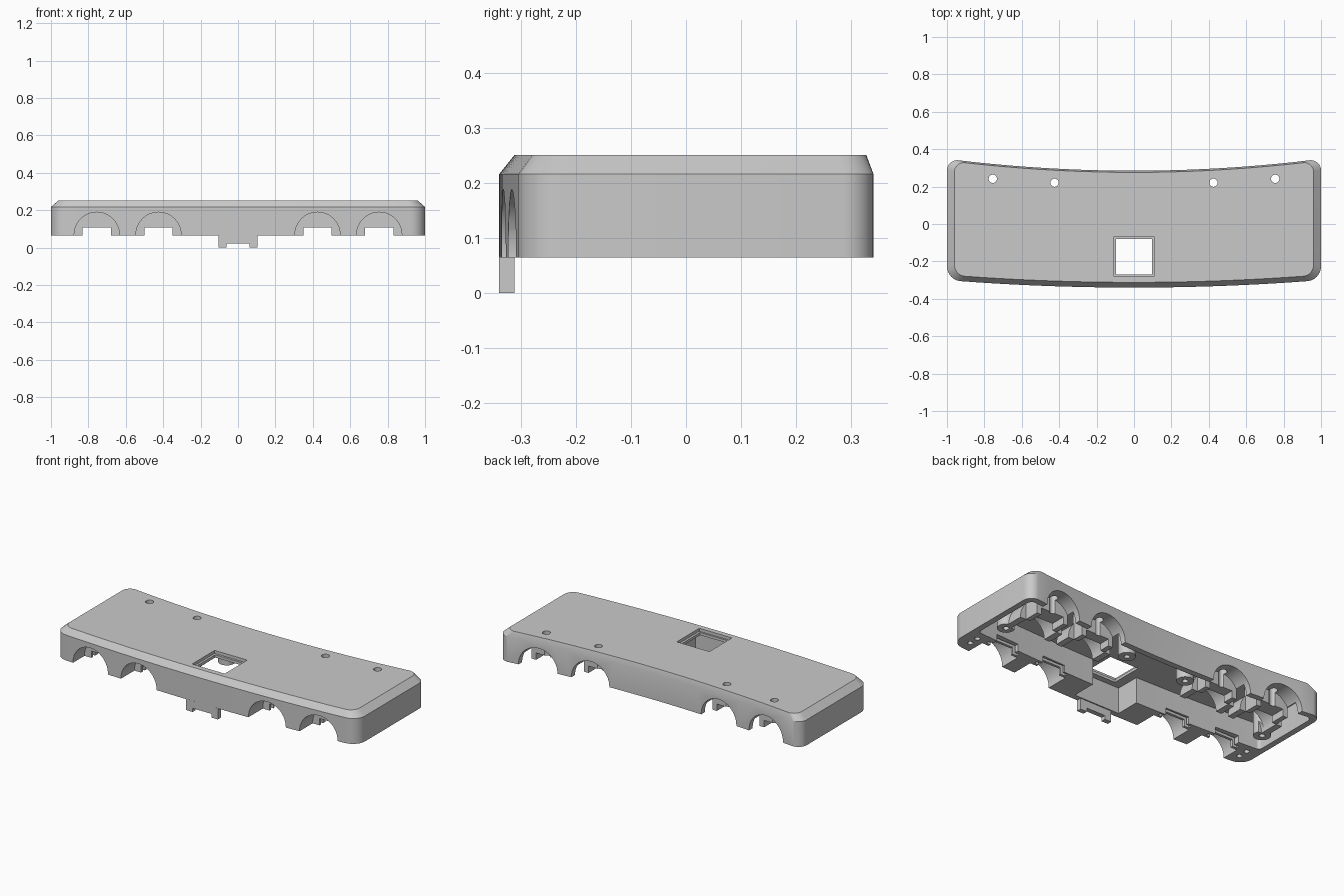
import bpy, bmesh, math
from mathutils import Matrix

cube = bpy.data.objects.get("Cube")
if cube:
    bpy.data.objects.remove(cube, do_unlink=True)

grey = bpy.data.materials.new("plain grey")
grey.use_nodes = True
colour = (0.59, 0.59, 0.59, 1)
grey.diffuse_color = colour
grey.node_tree.nodes["Principled BSDF"].inputs["Base Color"].default_value = colour

BOTTOM, SHOULDER, TOP, ROOF = 0.065, 0.217, 0.252, 0.218
BAYS = [-0.755, -0.425, 0.425, 0.755]


def front_y(x):
    return -0.34 + 0.04 * x * x


def back_y(x):
    return 0.285 + 0.063 * x * x


def make(name, bm):
    bmesh.ops.recalc_face_normals(bm, faces=bm.faces)
    mesh = bpy.data.meshes.new(name)
    bm.to_mesh(mesh)
    bm.free()
    mesh.materials.append(grey)
    ob = bpy.data.objects.new(name, mesh)
    bpy.context.collection.objects.link(ob)
    return ob


def box(name, x0, x1, y0, y1, z0, z1):
    bm = bmesh.new()
    mat = Matrix.Translation(((x0 + x1) / 2, (y0 + y1) / 2, (z0 + z1) / 2))
    bmesh.ops.create_cube(bm, size=1, matrix=mat @ Matrix.Diagonal((x1 - x0, y1 - y0, z1 - z0, 1)))
    return make(name, bm)


def rod(name, x, y, z, radius, length, along_y=False, sides=48):
    bm = bmesh.new()
    mat = Matrix.Translation((x, y, z))
    if along_y:
        mat = mat @ Matrix.Rotation(math.pi / 2, 4, "X")
    bmesh.ops.create_cone(bm, cap_ends=True, segments=sides, radius1=radius, radius2=radius,
                          depth=length, matrix=mat)
    return make(name, bm)


def outline(side, front, back, rf, rb, steps=20, arc=8):
    """Curved plan shape with rounded corners, inset from the outer edge."""
    half = 1 - side
    points = []

    def edge(f, shift, r, sign):
        for i in range(1, steps):
            x = sign * (half - r) * (2 * i / steps - 1)
            points.append((x, f(x) + shift))

    def corner(sx, f, shift, r, start):
        cx = sx * (half - r)
        cy = f(cx) + shift + (r if f is front_y else -r)
        for i in range(arc + 1):
            a = math.radians(start + 90 * i / arc)
            points.append((cx + r * math.cos(a), cy + r * math.sin(a)))

    corner(-1, front_y, front, rf, 180)
    edge(front_y, front, rf, 1)
    corner(1, front_y, front, rf, 270)
    corner(1, back_y, -back, rb, 0)
    edge(back_y, -back, rb, -1)
    corner(-1, back_y, -back, rb, 90)
    return points


def loft(name, layers):
    bm = bmesh.new()
    rings = [[bm.verts.new((x, y, z)) for x, y in pts] for pts, z in layers]
    for low, high in zip(rings, rings[1:]):
        for i in range(len(low)):
            j = (i + 1) % len(low)
            bm.faces.new((low[i], low[j], high[j], high[i]))
    bm.faces.new(rings[0][::-1])
    bm.faces.new(rings[-1])
    return make(name, bm)


def combine(target, tool, operation="DIFFERENCE"):
    mod = target.modifiers.new("shape", "BOOLEAN")
    mod.operation, mod.object, mod.solver = operation, tool, "EXACT"
    bpy.context.view_layer.objects.active = target
    bpy.ops.object.modifier_apply(modifier=mod.name)
    bpy.data.objects.remove(tool, do_unlink=True)


# Shell with a chamfered top edge
rim = outline(0, 0, 0, 0.08, 0.055)
body = loft("housing", [(rim, BOTTOM), (rim, SHOULDER),
                        (outline(0.04, 0.028, 0.009, 0.06, 0.05), TOP)])

# Hollow underside, leaving a thick front rail
hollow = outline(0.035, 0.18, 0.035, 0.02, 0.03)
combine(body, loft("hollow_cutter", [(hollow, -0.1), (hollow, ROOF)]))
combine(body, box("pocket_cutter", -0.15, 0.15, -0.305, -0.1, -0.1, ROOF))

# Rear blocks and arched cradles
for c in BAYS:
    combine(body, box("block", c - 0.105, c + 0.105, 0.13, back_y(c) - 0.015, BOTTOM, 0.225), "UNION")
    combine(body, rod("cradle", c, 0.09, BOTTOM, 0.143, 0.1, True), "UNION")

# Screw posts
for x, y in [(0.88, 0.0), (0.2, 0.18)]:
    for s in (-1, 1):
        combine(body, rod("post", s * x, y, 0.145, 0.047, 0.16, sides=24), "UNION")
        combine(body, rod("pilot_cutter", s * x, y, 0.1, 0.016, 0.12, sides=16))

# Trim whatever hangs below the rim
combine(body, box("trim_cutter", -1.2, 1.2, -0.6, 0.6, -0.3, BOTTOM))

for c in BAYS:
    back = back_y(c)
    # Front arch, inner slot and step
    combine(body, rod("arch_cutter", c, -0.31, BOTTOM + 0.003, 0.121, 0.22, True))
    combine(body, box("slot_cutter", c - 0.076, c + 0.076, -0.3, 0.4, -0.1, 0.106))
    combine(body, box("step_cutter", c - 0.105, c + 0.105, -0.185, -0.165, -0.1, 0.13))
    # Rear cradle bore and arched back opening
    combine(body, rod("bore_cutter", c, 0.08, BOTTOM, 0.105, 0.12, True))
    combine(body, rod("back_arch_cutter", c, back, BOTTOM + 0.003, 0.121, 0.18, True))
    # Small round hole in the lid
    combine(body, rod("hole_cutter", c, 0.211 + 0.054 * c * c, 0.2, 0.022, 0.3, sides=24))

# Screw holes in the front corners
for s in (-1, 1):
    for y in (-0.24, -0.18):
        combine(body, rod("screw_cutter", s * 0.925, y, 0.09, 0.015, 0.1, sides=16))

# Stepped square window
combine(body, box("window_cutter", -0.095, 0.095, -0.27, -0.08, 0.1, 0.4))
combine(body, box("recess_cutter", -0.108, 0.108, -0.28, -0.067, 0.234, 0.4))

# Front tab with a notched lower edge
tab = box("front_tab", -0.105, 0.105, -0.34, -0.312, 0, BOTTOM + 0.002)
combine(tab, box("tab_cutter", -0.062, 0.062, -0.5, -0.2, -0.1, 0.022))

for ob in (body, tab):
    bpy.ops.object.select_all(action="DESELECT")
    ob.select_set(True)
    bpy.context.view_layer.objects.active = ob
    bpy.ops.object.shade_smooth_by_angle(angle=math.radians(20))
